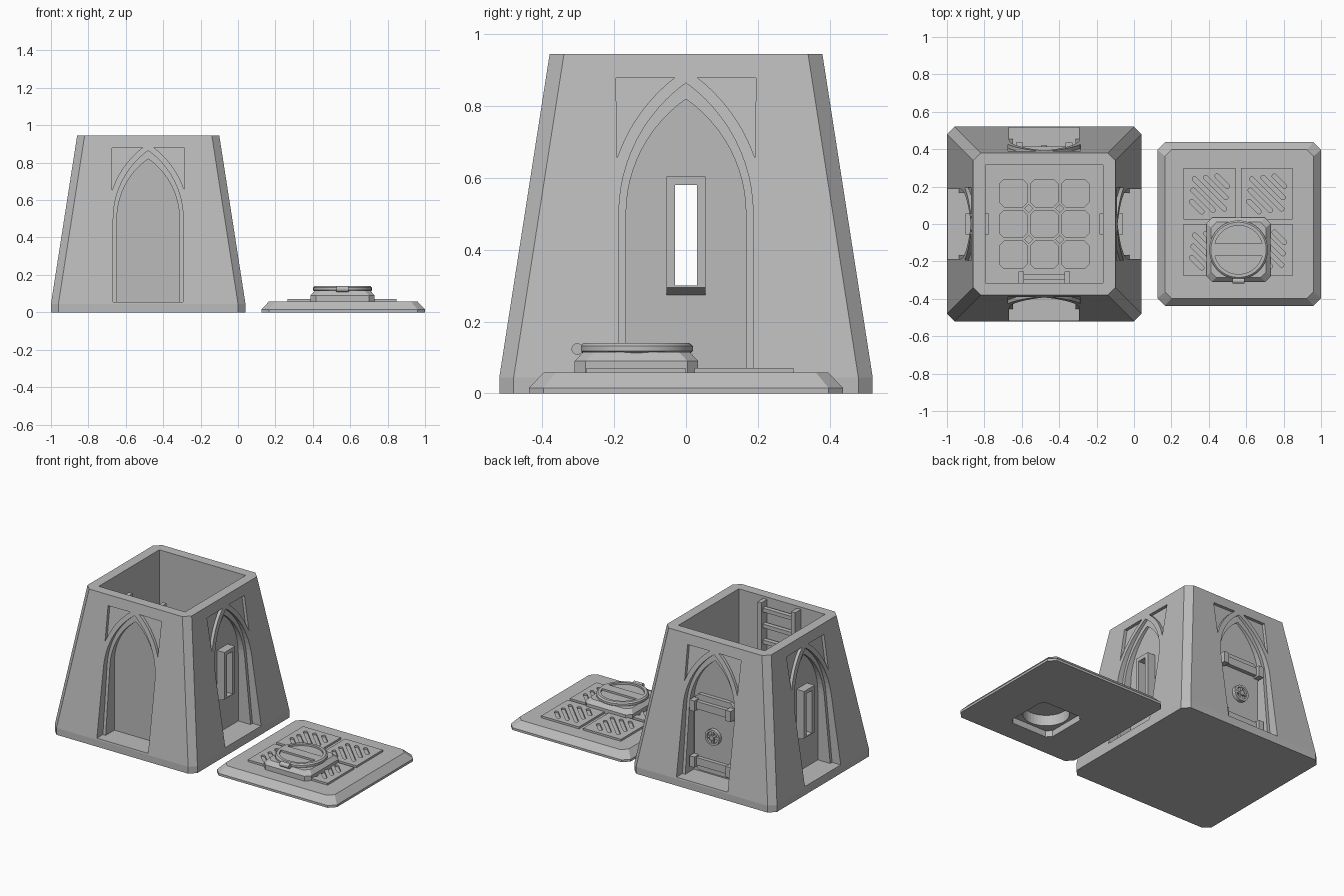
import bpy, bmesh, math
from mathutils import Matrix, Vector

cube = bpy.data.objects.get("Cube")
if cube:
    bpy.data.objects.remove(cube)

grey = bpy.data.materials.new("stone_grey")
grey.use_nodes = True
grey.diffuse_color = (0.5, 0.5, 0.5, 1)
grey.node_tree.nodes["Principled BSDF"].inputs["Base Color"].default_value = (0.5, 0.5, 0.5, 1)

TOWER = Vector((-0.48, 0, 0))
LID = Vector((0.5625, 0, 0))
HATCH = Vector((0.559, -0.138, 0))
H = 0.945


# ---- helpers -------------------------------------------------------------
def solid(name, shapes, at=Vector(), turn=0, smooth=False):
    """One object made of lofted shapes; each shape is a list of point loops."""
    bm = bmesh.new()
    for loops in shapes:
        rings = [[bm.verts.new(p) for p in loop] for loop in loops]
        n = len(rings[0])
        for a, b in zip(rings, rings[1:]):
            for i in range(n):
                bm.faces.new((a[i], a[(i + 1) % n], b[(i + 1) % n], b[i]))
        bm.faces.new(rings[0][::-1])
        bm.faces.new(rings[-1])
    bmesh.ops.recalc_face_normals(bm, faces=bm.faces)
    bm.transform(Matrix.Translation(at) @ Matrix.Rotation(turn * math.pi / 2, 4, "Z"))
    mesh = bpy.data.meshes.new(name)
    bm.to_mesh(mesh)
    bm.free()
    mesh.materials.append(grey)
    ob = bpy.data.objects.new(name, mesh)
    bpy.context.collection.objects.link(ob)
    if smooth:
        activate(ob)
        bpy.ops.object.shade_smooth_by_angle(angle=math.radians(35))
    return ob


def activate(ob):
    bpy.ops.object.select_all(action="DESELECT")
    ob.select_set(True)
    bpy.context.view_layer.objects.active = ob


def carve(targets, cutter):
    cutter.hide_render = True
    for ob in targets:
        mod = ob.modifiers.new("cut", "BOOLEAN")
        mod.operation, mod.solver, mod.object = "DIFFERENCE", "EXACT", cutter
        activate(ob)
        bpy.ops.object.modifier_apply(modifier=mod.name)
    bpy.data.objects.remove(cutter)


def octagon(half, ch, z, cx=0, cy=0):
    c = half - ch
    pts = [(half, -c), (half, c), (c, half), (-c, half),
           (-half, c), (-half, -c), (-c, -half), (c, -half)]
    return [(cx + x, cy + y, z) for x, y in pts]


def circle(r, z, n=40):
    return [(r * math.cos(2 * math.pi * i / n), r * math.sin(2 * math.pi * i / n), z) for i in range(n)]


def box(x0, x1, y0, y1, z0, z1):
    return [[(x0, y0, z), (x1, y0, z), (x1, y1, z), (x0, y1, z)] for z in (z0, z1)]


def wall_prism(pts, inner, outer=lambda z: 0.7):
    """Outline (u, z) on the front wall, between two distances from the centre."""
    return [[(u, -d(z), z) for u, z in pts] for d in (inner, outer)]


def wall(z):
    return 0.52 - 0.14 * (z - 0.045) / 0.9


def arch(w, apex, foot=0.055, spring=0.5, n=12):
    h = apex - spring
    r = (w * w + h * h) / (2 * w)
    top = math.asin(h / r)
    right = [(w - r + r * math.cos(top * i / n), spring + r * math.sin(top * i / n)) for i in range(n)]
    left = [(-u, z) for u, z in reversed(right)]
    return [(w, foot)] + right + [(0, apex)] + left + [(-w, foot)]


def rect(w, z0, z1):
    return [(w, z0), (w, z1), (-w, z1), (-w, z0)]


def cut_rect(w, z0, z1, c):
    return [(w, z0 + c), (w, z1 - c), (w - c, z1), (c - w, z1),
            (-w, z1 - c), (-w, z0 + c), (c - w, z0), (w - c, z0)]


# ---- tower shell ---------------------------------------------------------
tower = solid("tower_shell", [[octagon(0.52, 0.04, 0), octagon(0.52, 0.04, 0.045),
                               octagon(0.38, 0.04, H)]], TOWER)
carve([tower], solid("cavity", [box(-0.315, 0.315, -0.315, 0.315, 0.05, 1.1)], TOWER))

# stepped pointed niches and corner spandrels on all four walls
spandrel = [(-0.262 + 0.48 * math.cos(a), 0.5 + 0.48 * math.sin(a))
            for a in [0.327 + 0.0586 * i for i in range(11)]] + [(0.195, 0.878)]
mirrored = [(-u, z) for u, z in spandrel]
PANEL = 0.365
for side in range(4):
    carve([tower], solid("niche_band", [wall_prism(
        arch(0.187, 0.865), lambda z: 0.455 - 0.08 * (z - 0.055) / 0.81)], TOWER, side))
    carve([tower], solid("niche_panel", [wall_prism(arch(0.167, 0.82), lambda z: PANEL)], TOWER, side))
    carve([tower], solid("spandrels", [wall_prism(s, lambda z: wall(z) - 0.02)
                                       for s in (spandrel, mirrored)], TOWER, side))

# slit windows with frames outside and inside
for side, label in ((1, "left"), (3, "right")):
    frame = solid(label + "_window_frame", [[
        [(u, -PANEL + 0.005, z) for u, z in rect(0.055, 0.272, 0.605)],
        [(u, -0.42, z) for u, z in rect(0.055, 0.295, 0.605)]]], TOWER, side)
    inner = solid(label + "_inner_frame", [box(-0.055, 0.055, -0.32, -0.295, 0.275, 0.605)], TOWER, side)
    carve([tower, frame, inner], solid("slit", [wall_prism(rect(0.03, 0.3, 0.58), lambda z: 0.25)], TOWER, side))

# ---- back door -----------------------------------------------------------
def plate(pts, d0, d1):
    return wall_prism(pts, lambda z: d0, lambda z: d1)

solid("door", [plate(cut_rect(0.145, 0.075, 0.575, 0.03), 0.36, 0.39)], TOWER, 2)
for label, z in (("upper", 0.51), ("lower", 0.14)):
    parts = [plate(rect(0.14, z - 0.025, z + 0.025), 0.385, 0.415)]
    for s in (-1, 1):
        end = [(u + s * 0.132, h) for u, h in rect(0.018, z - 0.035, z + 0.035)]
        parts.append(plate(end, 0.36, 0.435))
    solid(label + "_door_bar", parts, TOWER, 2)

def disc(r, n=24):
    return [(x, y + 0.325) for x, y, _ in circle(r, 0, n)]

wheel = solid("lock_wheel", [plate(disc(0.052), 0.38, 0.415)], TOWER, 2)
carve([wheel], solid("wheel_recess", [plate(disc(0.038), 0.4, 0.5)], TOWER, 2))
solid("wheel_spokes", [plate(rect(0.007, 0.285, 0.365), 0.395, 0.412),
                       plate(rect(0.04, 0.318, 0.332), 0.395, 0.41),
                       plate(disc(0.016, 12), 0.395, 0.42)], TOWER, 2)

# ---- interior: floor tiles and ladder ------------------------------------
tiles = [[octagon(0.076, 0.026, z, i * 0.165, j * 0.165) for z in (0.045, 0.06)]
         for i in (-1, 0, 1) for j in (-1, 0, 1)]
tiles += [[[(x + dx * 0.024, y + dy * 0.024, z) for dx, dy in ((1, 0), (0, 1), (-1, 0), (0, -1))]
           for z in (0.045, 0.06)] for x in (-0.0825, 0.0825) for y in (-0.0825, 0.0825)]
solid("floor_tiles", tiles, TOWER)

solid("ladder_rails", [box(s * 0.123 - 0.014, s * 0.123 + 0.014, -0.32, -0.255, 0.045, 0.93)
                       for s in (-1, 1)], TOWER)
solid("ladder_rungs", [box(-0.12, 0.12, -0.3, -0.27, z, z + 0.025)
                       for z in [0.13 + 0.105 * i for i in range(8)]], TOWER)

# ---- roof lid ------------------------------------------------------------
lid = solid("roof_lid", [[octagon(0.4375, 0.04, 0), octagon(0.4375, 0.04, 0.015),
                          octagon(0.397, 0.035, 0.058)]], LID)
panels = solid("roof_panels", [box(x - 0.138, x + 0.138, y - 0.138, y + 0.138, 0.05, 0.071)
                               for x in (-0.159, 0.147) for y in (-0.139, 0.161)], LID)


def slot(cx, cy, length, r=0.012, n=6):
    """Round-ended diagonal slot."""
    pts = []
    for e in (0, 1):
        for i in range(n + 1):
            a = -math.pi / 4 + math.pi * (e + i / n - 0.5)
            k = (length / 2 - r) * (1 - 2 * e) * math.sqrt(0.5)
            pts.append((cx + k + r * math.cos(a), cy - k + r * math.sin(a)))
    return [[(x, y, z) for x, y in pts] for z in (0.06, 0.1)]


slots = []
for x in (-0.159, 0.147):
    for y in (-0.139, 0.161):
        for i in range(-2, 3):
            k = i * 0.034
            slots.append(slot(x + k, y + k, 0.25 - abs(i) * 0.075))
carve([panels], solid("slots", slots, LID))

# ---- hatch ---------------------------------------------------------------
base = solid("hatch_base", [[octagon(0.172, 0.03, 0.05), octagon(0.172, 0.03, 0.09),
                             octagon(0.148, 0.03, 0.116)]], HATCH)
carve([lid], solid("lid_opening", [[octagon(0.155, 0.03, z) for z in (-0.1, 0.04)]], HATCH))
carve([lid, panels, base], solid("hatch_shaft", [[circle(0.138, z) for z in (0.02, 0.2)]], HATCH))

cover = solid("hatch_cover", [[circle(0.148, 0.11), circle(0.157, 0.118), circle(0.157, 0.132),
                               circle(0.148, 0.14)]], HATCH, smooth=True)
start = math.asin(0.033 / 0.13)
half_discs = []
for s in (-1, 1):
    arc = [start + (math.pi - 2 * start) * i / 18 for i in range(19)]
    half_discs.append([[(0.13 * math.cos(a), s * 0.13 * math.sin(a), z) for a in arc] for z in (0.128, 0.2)])
carve([cover], solid("cover_recess", half_discs, HATCH))

# hinge barrel at the front edge of the hatch
solid("hatch_hinge", [[[(x, -0.165 + py, 0.124 + pz) for py, pz, _ in circle(0.016, 0, 16)]
                       for x in (-0.033, 0.033)]], HATCH, smooth=True)
